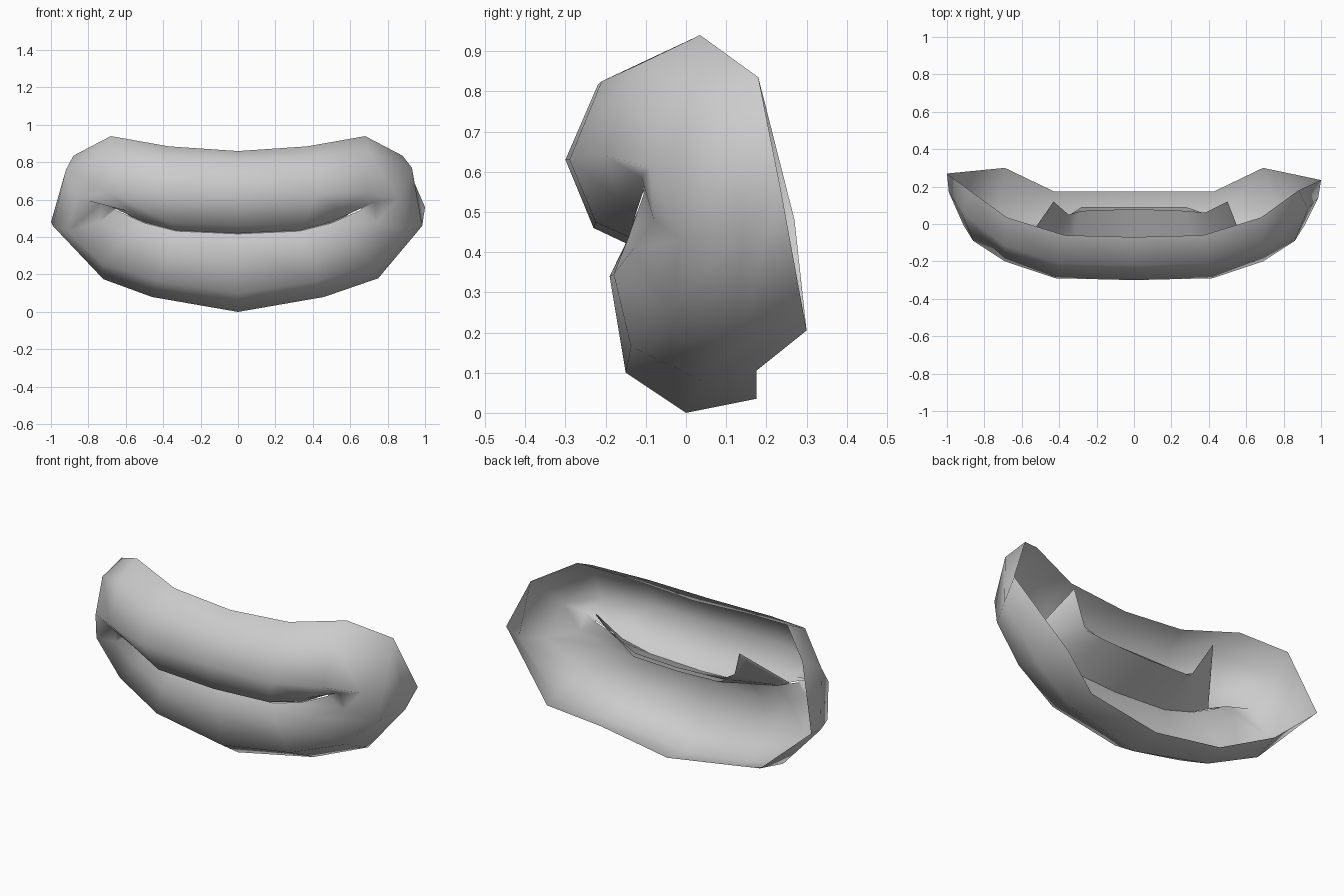
import bpy, bmesh, math

if "Cube" in bpy.data.objects:
    bpy.data.objects.remove(bpy.data.objects["Cube"])

grey = bpy.data.materials.new("soft grey")
grey.diffuse_color = (0.6, 0.6, 0.6, 1)
grey.use_nodes = True
grey.node_tree.nodes["Principled BSDF"].inputs["Base Color"].default_value = grey.diffuse_color

# Loops from the open back rim to the mouth opening, right half only,
# each running from the top centre round the corner to the bottom centre
back_rim = [(0, -.07, .86), (.37, -.06, .885), (.68, .035, .94), (.88, .18, .835),
            (1, .235, .56), (.69, .30, .205), (.43, .175, .105), (0, .175, .035)]
outer = [(0, -.22, .815), (.40, -.21, .825), (.69, -.115, .868), (.93, .08, .77),
         (.985, .14, .46), (.75, .13, .18), (.46, .04, .08), (0, 0, 0)]
crest = [(0, -.30, .63), (.42, -.29, .63), (.69, -.20, .64), (.86, -.09, .61),
         (.91, -.01, .43), (.73, -.05, .26), (.43, -.137, .165), (0, -.15, .10)]
lip = [(0, -.23, .46), (.36, -.225, .475), (.56, -.165, .53), (.73, -.11, .585),
       (.74, -.08, .48), (.58, -.13, .41), (.37, -.18, .345), (0, -.19, .34)]
slit = [(0, -.145, .42), (.33, -.14, .436), (.50, -.13, .48), (.66, -.105, .555),
        (.655, -.105, .545), (.50, -.13, .475), (.33, -.145, .432), (0, -.15, .417)]
fold = [(0, .08, .525), (.28, .07, .53), (.38, .06, .57), (.50, .12, .725),
        (.50, .12, .715), (.38, .055, .56), (.28, .09, .52), (0, .09, .51)]
# The fold leaves the slit a little short of the mouth corners
fold_base = slit[:3] + [(.59, -.11, .525), (.585, -.11, .515)] + slit[5:]

# The left half is the mirror image except for a few uneven corners
back_rim_left = {4: (-1, .27, .48)}
outer_left = {4: (-.99, .17, .46), 3: (-.92, .06, .76), 5: (-.72, .13, .175)}
fold_left = {2: (-.35, .05, .57), 3: (-.43, .12, .74),
             4: (-.43, .12, .73), 5: (-.35, .045, .56)}


def full_loop(half, left=None):
    """Closed loop: the right half followed by the mirrored left half."""
    left = left or {}
    other = [left.get(i, (-x, y, z)) for i, (x, y, z) in enumerate(half)]
    return half + other[-2:0:-1]


def lip_shell(name, loops):
    bm = bmesh.new()
    rows = [[bm.verts.new(p) for p in loop] for loop in loops]
    for a, b in zip(rows, rows[1:]):
        n = len(a)
        for i in range(n):
            j = (i + 1) % n
            bm.faces.new((a[i], b[i], b[j], a[j]))
    bmesh.ops.recalc_face_normals(bm, faces=bm.faces)
    # Make the visible front of the shell face outwards
    if sum(f.normal.y * f.calc_area() for f in bm.faces) > 0:
        bmesh.ops.reverse_faces(bm, faces=bm.faces)
    mesh = bpy.data.meshes.new(name)
    bm.to_mesh(mesh)
    bm.free()
    mesh.materials.append(grey)
    obj = bpy.data.objects.new(name, mesh)
    bpy.context.collection.objects.link(obj)
    bpy.ops.object.select_all(action='DESELECT')
    obj.select_set(True)
    bpy.context.view_layer.objects.active = obj
    bpy.ops.object.shade_smooth_by_angle(angle=math.radians(100))
    return obj


# Outer lips and the strip folded back inside the mouth
lip_shell("lips", [full_loop(back_rim, back_rim_left), full_loop(outer, outer_left),
                   full_loop(crest), full_loop(lip), full_loop(slit)])
lip_shell("inner_mouth_fold", [full_loop(fold_base), full_loop(fold, fold_left)])
